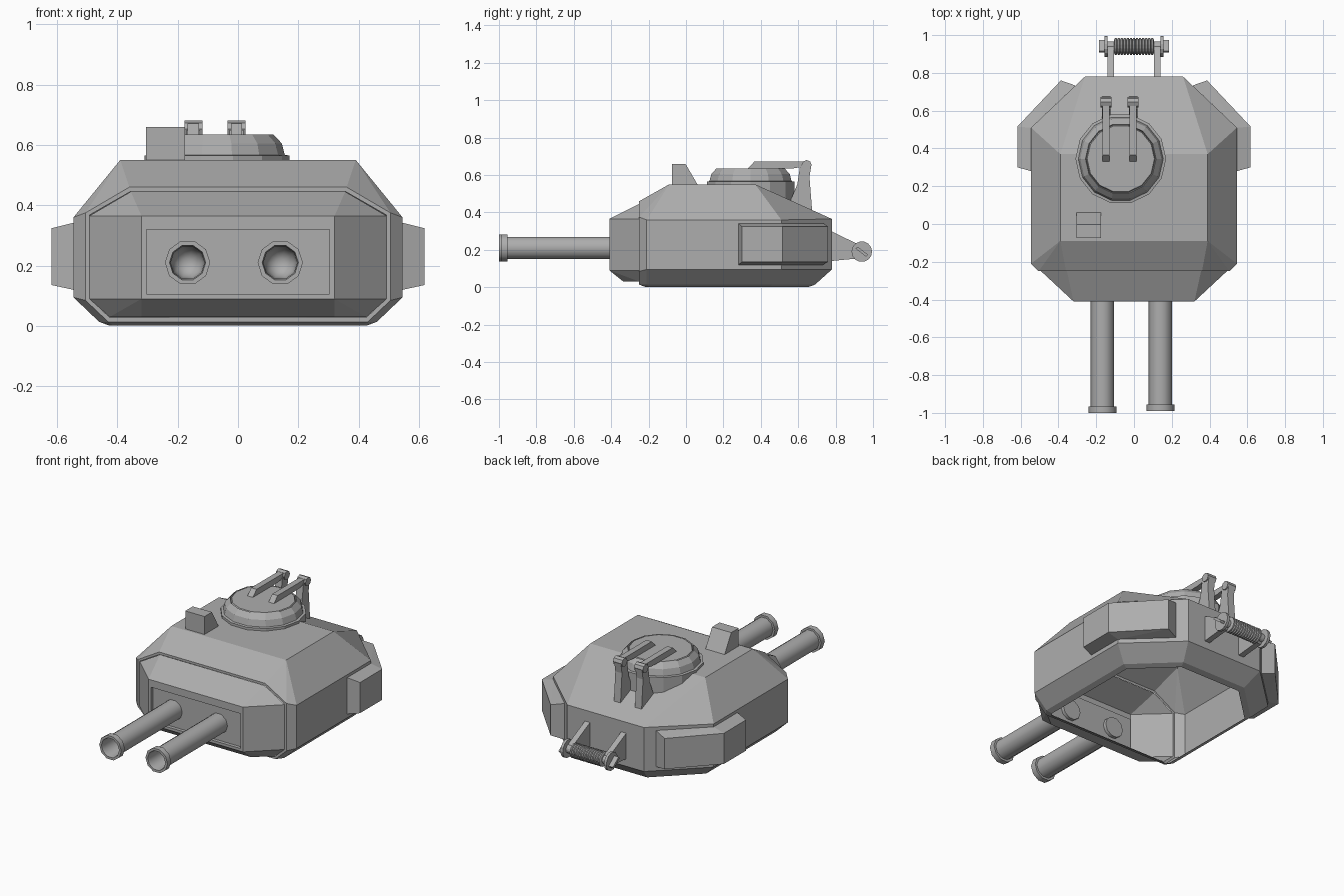
import bpy, bmesh
from math import pi, cos, sin
from mathutils import Vector, Matrix

if "Cube" in bpy.data.objects:
    bpy.data.objects.remove(bpy.data.objects["Cube"])

# Dark grey paint for every part
paint = bpy.data.materials.new("dark_grey_paint")
paint.diffuse_color = (.42, .42, .42, 1)
paint.use_nodes = True
paint.node_tree.nodes["Principled BSDF"].inputs["Base Color"].default_value = paint.diffuse_color


def finish(name, bm):
    bmesh.ops.recalc_face_normals(bm, faces=bm.faces)
    me = bpy.data.meshes.new(name)
    bm.to_mesh(me)
    bm.free()
    me.materials.append(paint)
    ob = bpy.data.objects.new(name, me)
    bpy.context.collection.objects.link(ob)
    return ob


def convex(points):
    bm = bmesh.new()
    for p in points:
        bm.verts.new(p)
    bmesh.ops.convex_hull(bm, input=bm.verts)
    bmesh.ops.dissolve_limit(bm, angle_limit=0.03, verts=bm.verts, edges=bm.edges)
    return bm


def both(points):
    return [(s * x, y, z) for x, y, z in points for s in (1, -1)]


def faces_where(bm, test):
    return [f for f in bm.faces if all(test(v.co) for v in f.verts)]


def prism(name, profile, x, width):
    """Extrude a (y, z) outline along x, centred on x."""
    bm = bmesh.new()
    f = bm.faces.new([bm.verts.new((x - width / 2, y, z)) for y, z in profile])
    r = bmesh.ops.extrude_face_region(bm, geom=[f])
    vs = [v for v in r["geom"] if isinstance(v, bmesh.types.BMVert)]
    bmesh.ops.translate(bm, verts=vs, vec=(width, 0, 0))
    return finish(name, bm)


def lathe(name, profile, n, centre, axis):
    """Spin (radius, distance) pairs around an axis, with both ends capped."""
    rot = Vector(axis).to_track_quat('Z', 'Y').to_matrix().to_4x4()
    mat = Matrix.Translation(centre) @ rot
    bm = bmesh.new()
    rings = [[bm.verts.new(mat @ Vector((r * cos(2 * pi * i / n),
                                         r * sin(2 * pi * i / n), t)))
              for i in range(n)] for r, t in profile]
    for a, b in zip(rings, rings[1:]):
        for i in range(n):
            j = (i + 1) % n
            bm.faces.new((a[i], a[j], b[j], b[i]))
    bm.faces.new(rings[0])
    bm.faces.new(rings[-1])
    return finish(name, bm)


# Turret shell, open underneath and towards the nose
bm = convex(both([
    (.39, -.09, .55), (.39, .37, .55), (.36, -.25, .46),
    (.545, -.21, .36), (.505, -.25, .375), (.545, .51, .36), (.26, .78, .365),
    (.545, -.21, .095), (.505, -.25, .085), (.545, .51, .095), (.26, .78, .095),
    (.43, -.25, .014), (.46, -.21, .014), (.46, .46, .014), (.22, .69, .014)]))
front = faces_where(bm, lambda c: c.y < -.249)
bmesh.ops.inset_region(bm, faces=front, thickness=.015)
bottom = faces_where(bm, lambda c: c.z < .02)
bmesh.ops.inset_region(bm, faces=bottom, thickness=.035, depth=.012)
bmesh.ops.delete(bm, geom=front + bottom, context='FACES')
finish("turret_shell", bm)

# Tapered nose with a recessed gun panel, open at the back
bm = convex(both([
    (.32, -.41, .365), (.32, -.41, .09), (.32, -.335, .03),
    (.492, -.25, .365), (.355, -.25, .445), (.492, -.25, .09), (.425, -.25, .03)]))
panel = faces_where(bm, lambda c: c.y < -.4)
bmesh.ops.inset_region(bm, faces=panel, thickness=.023)
for v in panel[0].verts:
    if v.co.z > .3:
        v.co.z = .32
bmesh.ops.inset_region(bm, faces=panel, thickness=.0005, depth=-.02)
bmesh.ops.delete(bm, geom=faces_where(bm, lambda c: c.y > -.26), context='FACES')
finish("nose", bm)

# Twin gun barrels with muzzle rings and round-ended bores
for x, tip in ((-.167, -1.0), (.14, -.99)):
    barrel = lathe("gun_barrel", [
        (.062, -.37), (.062, tip + .035), (.075, tip + .035), (.075, tip),
        (.06, tip), (.056, tip + .02), (.054, tip + .3), (.048, tip + .325),
        (.034, tip + .345), (.015, tip + .355)], 10, (x, 0, .21), (0, 1, 0))
    bpy.context.view_layer.objects.active = barrel
    barrel.select_set(True)
    bpy.ops.object.shade_smooth_by_angle(angle=.75)
    barrel.select_set(False)

# Stowage boxes wrapped round the rear corners
for s in (1, -1):
    bm = convex([(s * x, y, z) for x, y, zs in (
        (.545, .28, (.12, .342)), (.545, .51, (.12, .342)), (.31, .733, (.12, .342)),
        (.618, .30, (.136, .324)), (.618, .515, (.136, .324)), (.387, .76, (.136, .324)))
        for z in zs])
    inner = faces_where(bm, lambda c: c.z < .125 or c.z > .335)
    bmesh.ops.delete(bm, geom=inner, context='FACES')
    finish("stowage_box", bm)

# Commander hatch on its ring
lathe("hatch_ring", [(.24, .44), (.24, .565), (.225, .567), (.215, .605), (.187, .635),
                     (.183, .625), (.178, .635)], 14, (-.07, .345, 0), (0, 0, 1))

# Sight housing on the roof
prism("sight_housing", [(-.075, .54), (-.075, .66), (-.003, .66), (.067, .54)], -.24, .13)

# Hatch hinges: arm, upright and knuckle
for x in (-.148, -.005):
    prism("hinge_arm", [(.325, .63), (.365, .671), (.63, .671), (.63, .645),
                        (.57, .635)], x, .037)
    prism("hinge_upright", [(.61, .65), (.67, .65), (.66, .59), (.675, .40),
                            (.555, .455), (.595, .55)], x, .045)
    lathe("hinge_knuckle", [(.027, -.03), (.027, .03)], 8, (x, .645, .653), (1, 0, 0))

# Rear roller brackets, end discs and end handles
for s in (1, -1):
    prism("roller_bracket", [(.775, .30), (.93, .225), (.965, .19), (.93, .155), (.775, .14)],
          s * .123, .035)
    lathe("roller_disc", [(.055, -.008), (.055, .008)], 14, (s * .148, .94, .19), (1, 0, 0))
    prism("roller_handle", [(.907, .206), (.917, .217), (.973, .174), (.963, .163)],
          s * .17, .03)

# Ribbed roller, one rib per turn of cable
ribs = 13
profile = [(.025, -.14), (.025, -.106)]
for i in range(ribs):
    t = -.105 + .21 * i / ribs
    profile += [(.037, t), (.045, t + .004), (.045, t + .012), (.037, t + .016)]
lathe("cable_roller", profile + [(.025, .106), (.025, .14)], 14, (0, .94, .19), (1, 0, 0))
